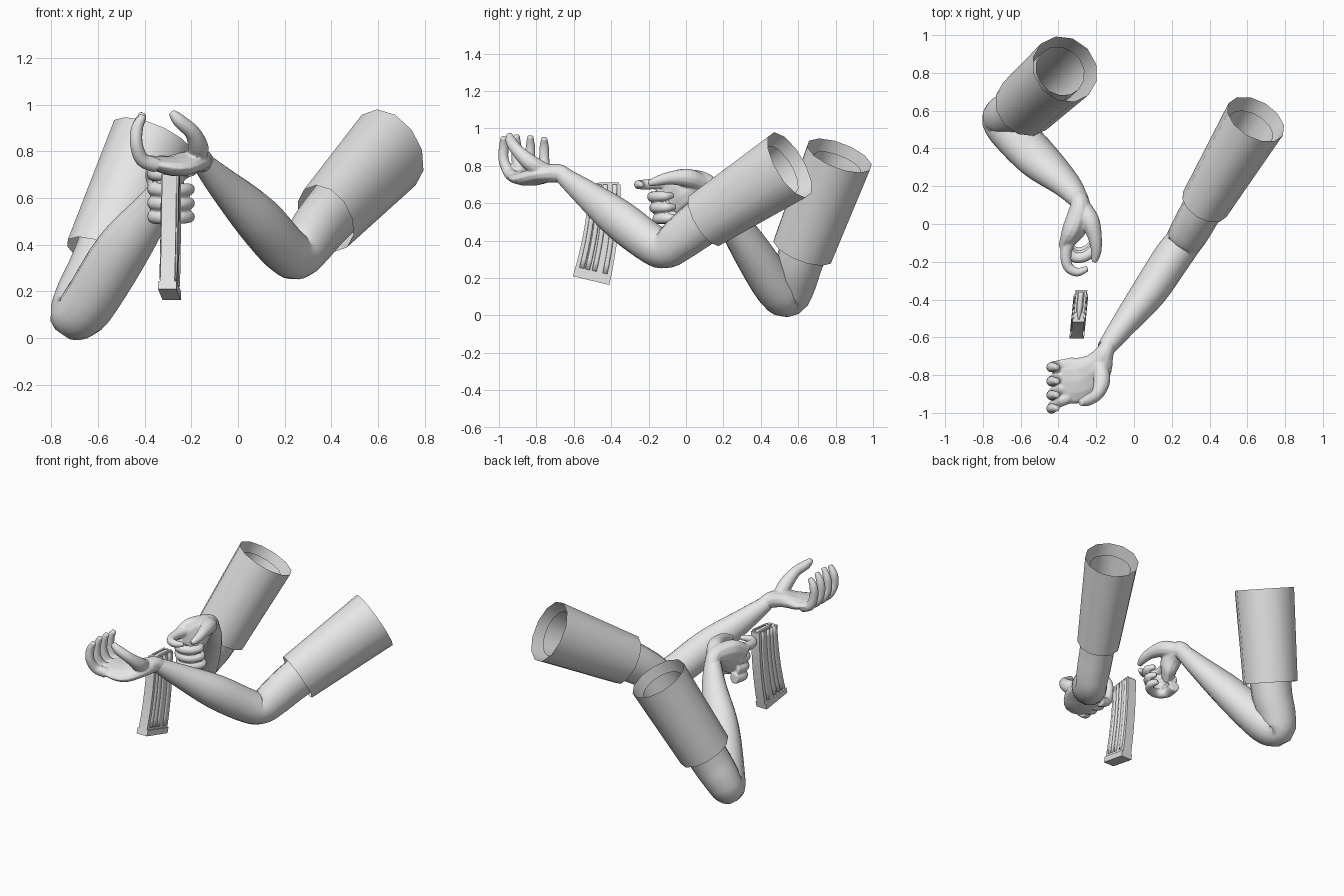
import bpy, bmesh, math
from mathutils import Vector

cube = bpy.data.objects.get("Cube")
if cube:
    bpy.data.objects.remove(cube, do_unlink=True)

# One plain grey for everything
grey = bpy.data.materials.new("plain grey")
grey.use_nodes = True
colour = (0.8, 0.8, 0.8, 1)
grey.diffuse_color = colour
for node in grey.node_tree.nodes:
    if node.type == 'BSDF_PRINCIPLED':
        node.inputs["Base Color"].default_value = colour


def finish(name, bm, smooth=True):
    """Turn a bmesh into a named object."""
    bmesh.ops.recalc_face_normals(bm, faces=bm.faces)
    for face in bm.faces:
        face.smooth = smooth
    mesh = bpy.data.meshes.new(name)
    bm.to_mesh(mesh)
    bm.free()
    mesh.materials.append(grey)
    obj = bpy.data.objects.new(name, mesh)
    bpy.context.collection.objects.link(obj)
    return obj


def spline(points, steps):
    """Catmull-Rom through points that carry their radii along."""
    pts = [Vector(p if len(p) == 5 else (*p, p[-1])) for p in points]
    if steps == 1:
        return pts
    ends = [pts[0] * 2 - pts[1]] + pts + [pts[-1] * 2 - pts[-2]]
    out = []
    for a, b, c, d in zip(ends, ends[1:], ends[2:], ends[3:]):
        for i in range(steps):
            t = i / steps
            out.append((b * 2 + (c - a) * t + (a * 2 - b * 5 + c * 4 - d) * t ** 2
                        + (b * 3 - a - c * 3 + d) * t ** 3) / 2)
    return out + [pts[-1]]


def loft(bm, points, sides=14, steps=4, caps=False):
    """Sweep an ellipse along points (x, y, z, width radius, height radius)."""
    path = spline(points, steps)
    centres = [Vector(p[:3]) for p in path]
    last, rings = None, []
    for i, p in enumerate(path):
        tangent = (centres[min(i + 1, len(path) - 1)] - centres[max(i - 1, 0)]).normalized()
        if last is None:
            side = tangent.cross(Vector((0, 0, 1))).normalized()
        else:
            side = last.rotation_difference(tangent) @ side
        last = tangent
        up = side.cross(tangent)
        ring = []
        for k in range(sides):
            a = math.tau * k / sides
            ring.append(bm.verts.new(centres[i] + side * math.cos(a) * p[3] + up * math.sin(a) * p[4]))
        rings.append(ring)
    for r, s in zip(rings, rings[1:]):
        for k in range(sides):
            j = (k + 1) % sides
            bm.faces.new((r[k], r[j], s[j], s[k]))
    if caps:
        bm.faces.new(rings[0][::-1])
        bm.faces.new(rings[-1])


def tube(name, points, **options):
    bm = bmesh.new()
    loft(bm, points, **options)
    return finish(name, bm)


def hand(name, parts):
    """Fuse palm and fingers into one soft skin."""
    bm = bmesh.new()
    for points in parts:
        loft(bm, points, sides=12, caps=True)
    obj = finish(name, bm)
    fuse = obj.modifiers.new("fuse", 'REMESH')
    fuse.mode = 'VOXEL'
    fuse.voxel_size = 0.006
    fuse.use_smooth_shade = True
    soften = obj.modifiers.new("soften", 'SMOOTH')
    soften.factor = 0.5
    soften.iterations = 4


# Sleeves: wide faceted tubes, open at both ends
tube("left_sleeve", [(.645, .555, .805, .167, .2), (.375, .105, .513, .133, .163)], sides=12, steps=1)
tube("right_sleeve", [(-.365, .82, .855, .185), (-.577, .625, .35, .17)], sides=12, steps=1)

# Arms: upper arm, elbow, forearm and wrist in one tube
tube("left_arm", [
    (.62, .51, .78, .13, .15), (.38, .11, .515, .11, .13), (.3, -.03, .41, .105, .117),
    (.255, -.105, .355, .097, .103), (.2, -.18, .38, .1, .107), (.08, -.36, .515, .094, .108),
    (-.06, -.54, .655, .067, .074), (-.15, -.66, .75, .048, .046)])
tube("right_arm", [
    (-.39, .81, .81, .138), (-.58, .625, .34, .128), (-.665, .58, .18, .118),
    (-.7, .55, .1, .106), (-.645, .485, .14, .115), (-.5, .335, .37, .102, .117),
    (-.36, .21, .56, .07, .082), (-.285, .12, .69, .05)])

# Left hand: palm up, thumb raised, four fingers curled upwards
left_parts = [
    [(-.13, -.63, .735, .042), (-.155, -.68, .76, .05), (-.2, -.76, .755, .09, .048),
     (-.28, -.82, .737, .124, .043), (-.385, -.835, .757, .12, .026)],
    [(-.18, -.75, .77, .042), (-.17, -.83, .815, .045), (-.195, -.9, .88, .034),
     (-.25, -.935, .93, .03), (-.285, -.945, .968, .017)],
]
for base, tip, height in ((-.92, -.975, .955), (-.865, -.905, .965), (-.805, -.832, .96), (-.75, -.758, .95)):
    mid = (base + tip) / 2
    left_parts.append([(-.35, base, .74, .033), (-.41, mid, .765, .031), (-.435, tip, .83, .028),
                       (-.432, tip, .9, .026), (-.405, tip, height, .016)])
hand("left_hand", left_parts)

# Right hand: gripping, palm inwards, index finger reaching forwards
right_parts = [
    [(-.31, .16, .645, .045), (-.285, .11, .7, .052, .058), (-.29, .05, .705, .062, .078),
     (-.31, -.02, .68, .062, .112), (-.345, -.09, .63, .038, .11)],
    [(-.27, .08, .71, .05), (-.23, .01, .735, .05), (-.205, -.08, .735, .036),
     (-.2, -.15, .72, .027), (-.21, -.2, .705, .016)],
    [(-.335, -.06, .71, .038), (-.36, -.15, .705, .031), (-.35, -.225, .7, .027),
     (-.3, -.255, .7, .024), (-.245, -.235, .7, .015)],
]
for z, shift in ((.635, 0), (.575, .012), (.517, .028)):
    right_parts.append([(x, y + shift, z + rise, r) for x, y, rise, r in (
        (-.345, -.05, .01, .035), (-.357, -.13, .003, .031), (-.31, -.178, 0, .029),
        (-.245, -.165, 0, .028), (-.208, -.115, .003, .025), (-.23, -.07, .006, .016))])
hand("right_hand", right_parts)

# Curved magazine, described by its front and back edges from bottom to top
FRONT = ((-.605, .21), (-.545, .46), (-.52, .7))
BACK = ((-.41, .163), (-.365, .43), (-.35, .7))


def edge(points, t):
    weights = ((2 * t - 1) * (t - 1), 4 * t * (1 - t), t * (2 * t - 1))
    return sum((Vector(p) * w for p, w in zip(points, weights)), Vector((0, 0)))


def spot(u, t, across):
    """Place on the magazine by depth, length and distance from its middle."""
    y, z = edge(FRONT, t).lerp(edge(BACK, t), u)
    return (-.29 + .1 * (y + .47) + across, y, z)


def strip(bm, u0, u1, half, t0=0, t1=1, offset=0, steps=10):
    """Curved bar between two fractions of the depth and of the length."""
    rows = []
    for i in range(steps + 1):
        t = t0 + (t1 - t0) * i / steps
        corners = ((u0, -half), (u1, -half), (u1, half), (u0, half))
        rows.append([bm.verts.new(spot(u, t, offset + w)) for u, w in corners])
    for a, b in zip(rows, rows[1:]):
        for k in range(4):
            j = (k + 1) % 4
            bm.faces.new((a[k], a[j], b[j], b[k]))
    bm.faces.new(rows[0][::-1])
    bm.faces.new(rows[-1])


body = bmesh.new()
strip(body, 0, 1, .031)
finish("magazine_body", body, False)

# Rounded ribs running down both flat sides
ribs = bmesh.new()
for side in (-1, 1):
    for u in (.17, .33, .52, .82):
        loft(ribs, [(*spot(u, t / 10, side * .031), .007, .013) for t in range(1, 11)],
             sides=8, steps=1, caps=True)
finish("magazine_ribs", ribs)

plate = bmesh.new()
strip(plate, 0, 1, .039, 0, .07, steps=2)
finish("magazine_base_plate", plate, False)

# Feed lips and top round
lips = bmesh.new()
for side in (-1, 1):
    strip(lips, .3, .95, .006, .98, 1.02, side * .022, 2)
finish("magazine_feed_lips", lips, False)
tube("top_round", [(-.28, -.36, .698, .014), (-.288, -.45, .698, .014), (-.293, -.505, .698, .004)],
     sides=10, caps=True)
